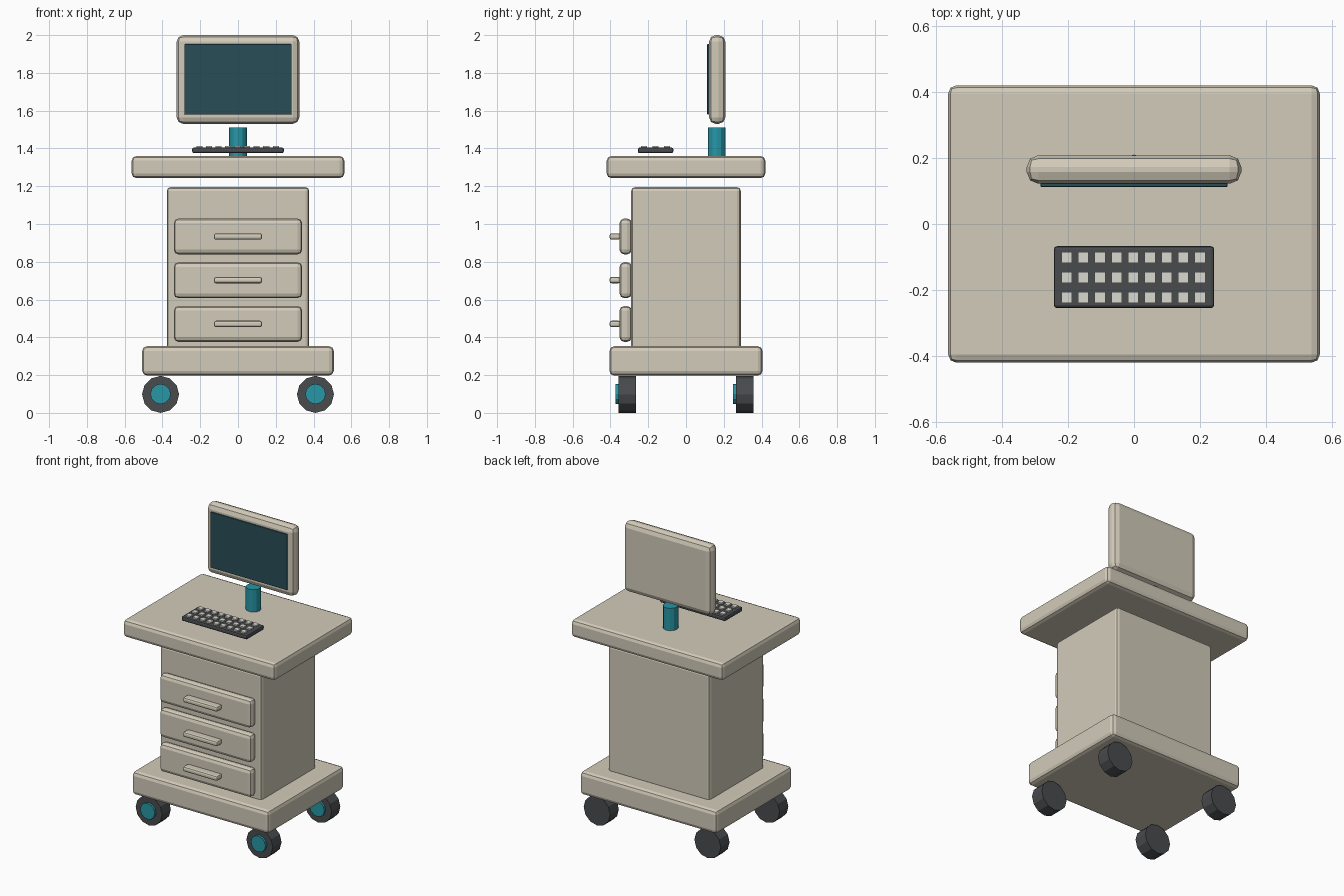
import bpy
import math

if "Cube" in bpy.data.objects:
    bpy.data.objects.remove(bpy.data.objects["Cube"])


def material(name, rgb):
    m = bpy.data.materials.new(name)
    m.diffuse_color = (*rgb, 1)
    m.use_nodes = True
    m.node_tree.nodes["Principled BSDF"].inputs["Base Color"].default_value = m.diffuse_color
    return m


BEIGE = material("beige", (0.65, 0.60, 0.49))
TEAL = material("teal", (0.02, 0.31, 0.38))
GLASS = material("screen_glass", (0.02, 0.075, 0.095))
DARK = material("dark_grey", (0.065, 0.07, 0.075))
KEY = material("key_white", (0.70, 0.70, 0.64))


def box(name, x, y, z, mat, bevel=0.0):
    """Box from (min, max) ranges with an optional rounded edge."""
    mid = [(a + b) / 2 for a, b in (x, y, z)]
    bpy.ops.mesh.primitive_cube_add(size=1, location=mid)
    o = bpy.context.object
    o.name = name
    o.scale = [b - a for a, b in (x, y, z)]
    bpy.ops.object.transform_apply(location=False, rotation=False, scale=True)
    o.data.materials.append(mat)
    if bevel:
        mod = o.modifiers.new("rounded_edges", 'BEVEL')
        mod.width = bevel
        mod.segments = 2
    return o


def cylinder(name, r, depth, loc, mat, sides=12, along_y=False):
    rot = (math.pi / 2, 0, 0) if along_y else (0, 0, 0)
    bpy.ops.mesh.primitive_cylinder_add(vertices=sides, radius=r, depth=depth,
                                        location=loc, rotation=rot)
    o = bpy.context.object
    o.name = name
    o.data.materials.append(mat)
    return o


# Cart: base, cabinet and table top
box("base", (-0.507, 0.507), (-0.405, 0.405), (0.198, 0.353), BEIGE, 0.025)
box("cabinet", (-0.377, 0.377), (-0.29, 0.29), (0.335, 1.195), BEIGE, 0.02)
box("table_top", (-0.563, 0.563), (-0.42, 0.42), (1.243, 1.36), BEIGE, 0.025)

# Drawers with handles
for i in range(3):
    z = 0.471 + i * 0.2315
    box(f"drawer_{i + 1}", (-0.34, 0.34), (-0.352, -0.287),
        (z - 0.095, z + 0.095), BEIGE, 0.025)
    box(f"drawer_handle_{i + 1}", (-0.128, 0.128), (-0.405, -0.347),
        (z - 0.017, z + 0.017), BEIGE, 0.012)

# Casters, each with a hub cap on its front face
for side, x in (("left", -0.41), ("right", 0.41)):
    for end, y in (("front", -0.311), ("back", 0.311)):
        cylinder(f"{end}_{side}_wheel", 0.098, 0.092, (x, y, 0.098), DARK,
                 along_y=True)
        cylinder(f"{end}_{side}_hub", 0.054, 0.03, (x, y - 0.046, 0.1), TEAL,
                 along_y=True)

# Monitor on its post
cylinder("monitor_post", 0.047, 0.16, (0, 0.163, 1.43), TEAL)
box("monitor", (-0.325, 0.325), (0.122, 0.208), (1.53, 2.0), BEIGE, 0.035)
box("screen", (-0.283, 0.283), (0.112, 0.13), (1.58, 1.952), GLASS, 0.003)

# Keyboard with a grid of keys
box("keyboard", (-0.243, 0.243), (-0.255, -0.067), (1.375, 1.405), DARK, 0.01)
for row in range(3):
    for col in range(9):
        x = (col - 4) * 0.0505 - 0.002
        y = -0.162 + (row - 1) * 0.061
        box(f"key_{row + 1}_{col + 1}", (x - 0.016, x + 0.016),
            (y - 0.0165, y + 0.0165), (1.398, 1.414), KEY)
